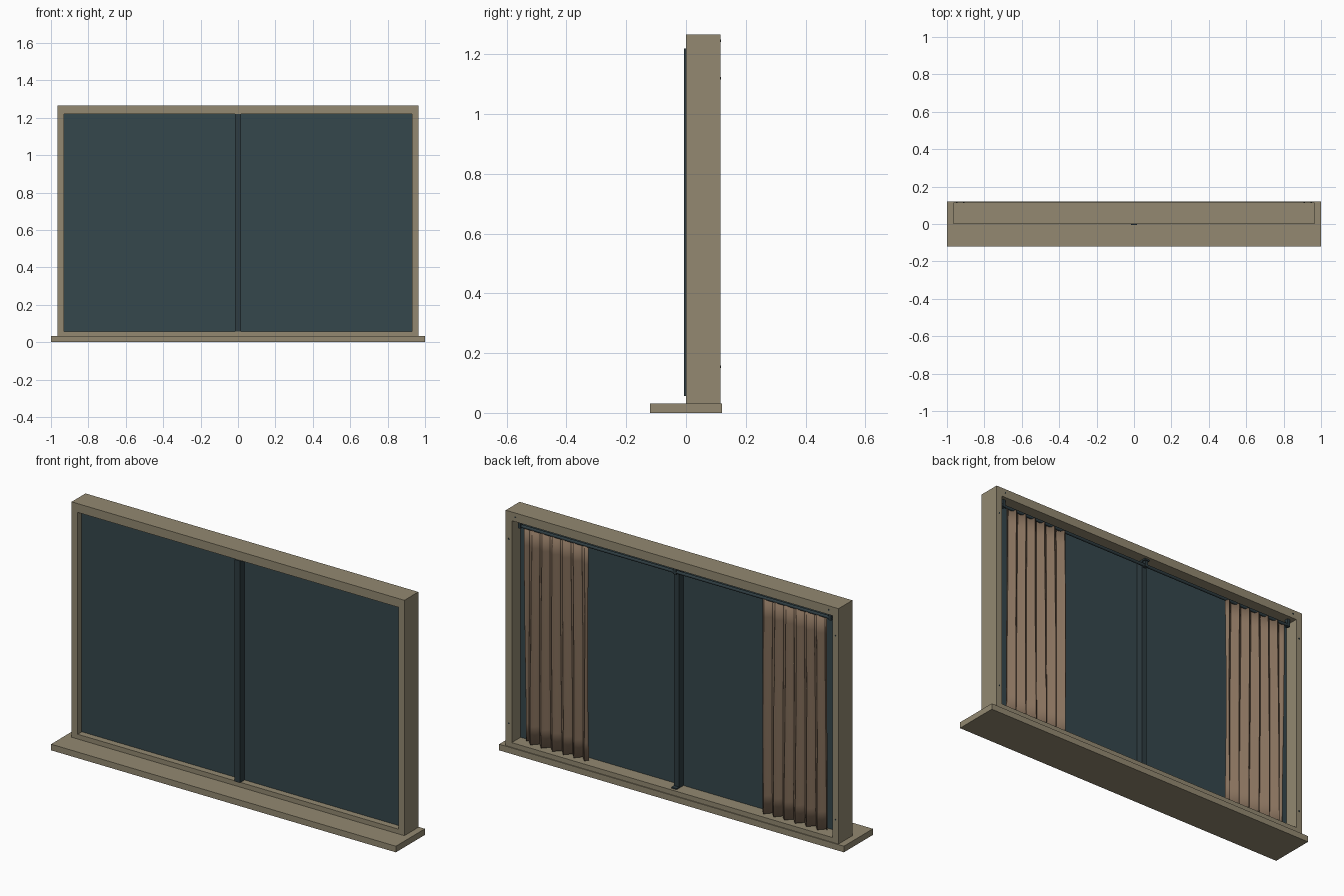
import bpy, bmesh, math
from mathutils import Matrix

if "Cube" in bpy.data.objects:
    bpy.data.objects.remove(bpy.data.objects["Cube"])


def lin(c):
    c /= 255
    return c / 12.92 if c <= 0.04045 else ((c + 0.055) / 1.055) ** 2.4


def material(name, r, g, b):
    m = bpy.data.materials.new(name)
    m.diffuse_color = (lin(r), lin(g), lin(b), 1)
    m.use_nodes = True
    m.node_tree.nodes["Principled BSDF"].inputs["Base Color"].default_value = m.diffuse_color
    return m


WOOD = material("beige_frame", 147, 137, 113)
GLASS = material("dark_glass", 53, 71, 76)
METAL = material("dark_metal", 46, 60, 65)
CLOTH = material("brown_cloth", 134, 112, 92)


def make(name, bm, mat, smooth=False):
    bmesh.ops.recalc_face_normals(bm, faces=bm.faces)
    me = bpy.data.meshes.new(name)
    bm.to_mesh(me)
    bm.free()
    me.materials.append(mat)
    ob = bpy.data.objects.new(name, me)
    bpy.context.collection.objects.link(ob)
    if smooth:
        bpy.ops.object.select_all(action='DESELECT')
        ob.select_set(True)
        bpy.context.view_layer.objects.active = ob
        bpy.ops.object.shade_smooth_by_angle(angle=math.radians(40))
    return ob


def box(name, x0, x1, y0, y1, z0, z1, mat):
    bm = bmesh.new()
    bmesh.ops.create_cube(bm, size=1)
    for v in bm.verts:
        v.co = ((x0 + x1) / 2 + v.co.x * (x1 - x0),
                (y0 + y1) / 2 + v.co.y * (y1 - y0),
                (z0 + z1) / 2 + v.co.z * (z1 - z0))
    return make(name, bm, mat)


def cylinder(name, center, radius, length, axis, mat, sides=16):
    bm = bmesh.new()
    bmesh.ops.create_cone(bm, cap_ends=True, segments=sides, radius1=radius,
                          radius2=radius, depth=length)
    rot = Matrix.Rotation(math.pi / 2, 4, 'Y' if axis == 'X' else 'X')
    bmesh.ops.transform(bm, matrix=Matrix.Translation(center) @ rot, verts=bm.verts)
    return make(name, bm, mat, True)


# sill
box("sill", -1, 1, -0.12, 0.12, 0, 0.032, WOOD)

# rectangular window frame, one closed ring
X, XI, Z0, Z1, ZI0, ZI1, Y0, Y1 = 0.965, 0.93, 0.032, 1.266, 0.057, 1.22, 0.0, 0.115
bm = bmesh.new()
rings = []
for y in (Y0, Y1):
    for hx, a, b in ((X, Z0, Z1), (XI, ZI0, ZI1)):
        rings.append([bm.verts.new((x, y, z)) for x, z in
                      ((-hx, a), (hx, a), (hx, b), (-hx, b))])
for a, b in ((0, 1), (1, 3), (3, 2), (2, 0)):
    for i in range(4):
        j = (i + 1) % 4
        bm.faces.new((rings[a][i], rings[a][j], rings[b][j], rings[b][i]))
make("window_frame", bm, WOOD)

# glass and centre post
for s, side in ((-1, "left"), (1, "right")):
    xs = sorted((s * 0.012, s * XI))
    box(f"glass_{side}", xs[0], xs[1], 0.034, 0.042, ZI0, ZI1, GLASS)
box("centre_post", -0.015, 0.015, -0.006, 0.078, ZI0, ZI1, METAL)
box("post_foot", -0.015, 0.015, 0.078, 0.1, ZI0, ZI0 + 0.006, METAL)
box("post_head", -0.015, 0.015, 0.078, 0.1, ZI1 - 0.008, ZI1, METAL)

# curtain rod with brackets
cylinder("curtain_rod", (0, 0.085, 1.19), 0.008, 1.82, 'X', METAL)
for x, n in ((-0.9, "left"), (0, "centre"), (0.9, "right")):
    box(f"rod_bracket_{n}", x - 0.008, x + 0.008, 0.075, 0.095, 1.18, ZI1, METAL)


# pleated curtains
def curtain(name, s):
    bm = bmesh.new()
    cols, rows, xa, xb = 96, 12, 0.505, 0.875
    grid = []
    for r in range(rows + 1):
        t = r / rows
        row = []
        for c in range(cols + 1):
            u = c / cols
            ph = u * 6 * 2 * math.pi + 0.35 * math.sin(3 * t + 5 * u)
            y = 0.083 + (0.013 + 0.005 * (1 - t)) * math.sin(ph)
            x = xa + (xb - xa) * u + 0.004 * math.sin(2 * ph)
            row.append(bm.verts.new((s * x, y, 0.066 + 1.122 * t)))
        grid.append(row)
    for r in range(rows):
        for c in range(cols):
            bm.faces.new((grid[r][c], grid[r][c + 1], grid[r + 1][c + 1], grid[r + 1][c]))
    ob = make(name, bm, CLOTH, True)
    mod = ob.modifiers.new("cloth_thickness", 'SOLIDIFY')
    mod.thickness = 0.004
    mod.offset = 0


curtain("curtain_left", -1)
curtain("curtain_right", 1)

# small screws on the back of the frame
for s, side in ((-1, "left"), (1, "right")):
    for i, (x, z) in enumerate(((0.948, 0.155), (0.948, 1.12), (0.91, 1.245))):
        cylinder(f"screw_{side}_{i + 1}", (s * x, 0.115, z), 0.004, 0.004, 'Y', METAL, 10)
